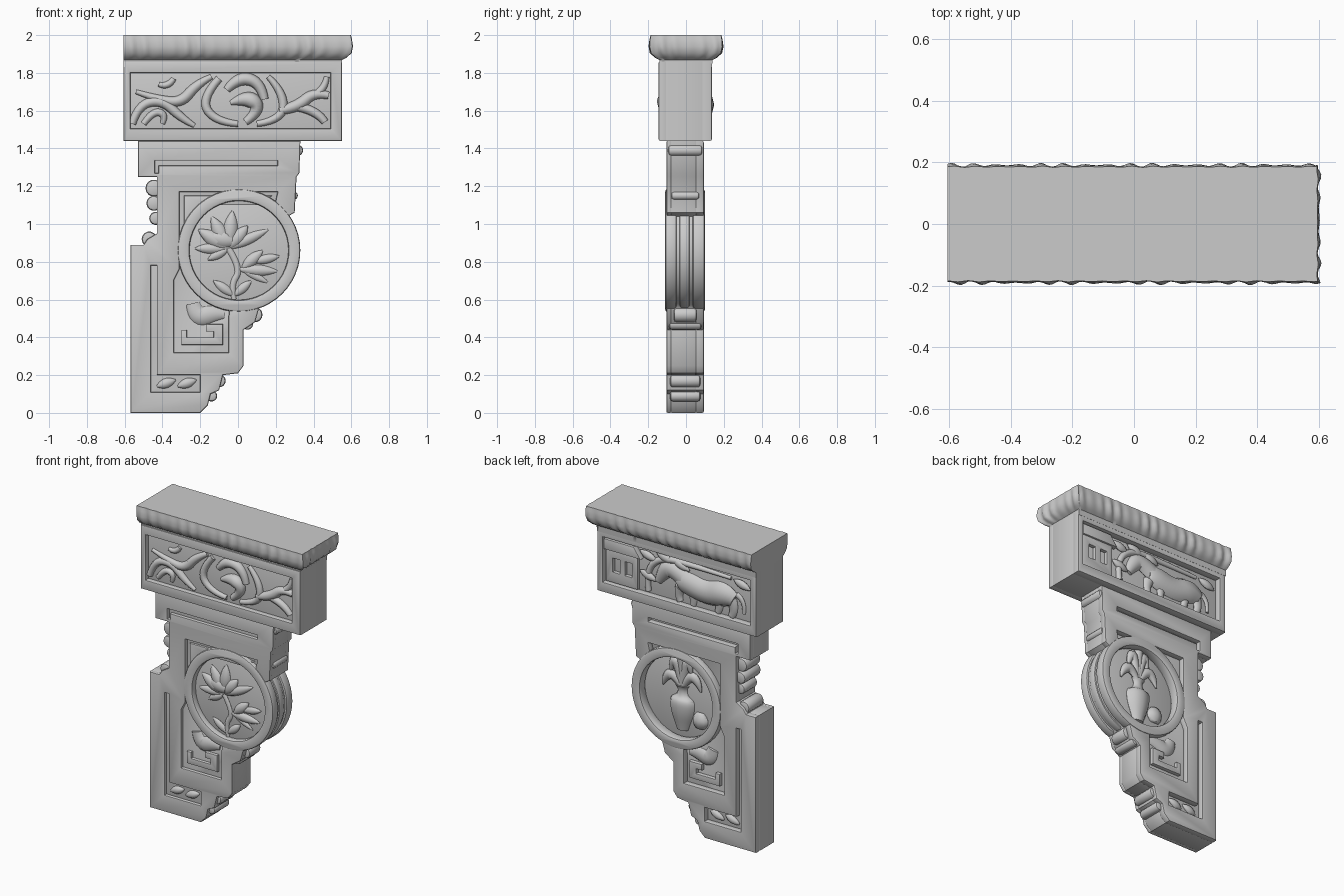
import bpy, bmesh
from math import sin, cos, pi, radians
from mathutils import Matrix


def finish(name, mesh, angle=40):
    bm = bmesh.new()
    bm.from_mesh(mesh)
    bmesh.ops.remove_doubles(bm, verts=bm.verts, dist=0.0003)
    bmesh.ops.recalc_face_normals(bm, faces=bm.faces)
    bm.to_mesh(mesh)
    bm.free()
    mesh.shade_smooth()
    mesh.set_sharp_from_angle(angle=radians(angle))
    ob = bpy.data.objects.new(name, mesh)
    bpy.context.scene.collection.objects.link(ob)
    return ob


def curve_mesh(cu):
    tmp = bpy.data.objects.new("tmp", cu)
    mesh = bpy.data.meshes.new_from_object(tmp)
    bpy.data.objects.remove(tmp)
    return mesh


def prism(name, loops, y0, y1, bevel=0.008):
    """Bevelled plate from x,z outlines; nested outlines become openings."""
    cu = bpy.data.curves.new(name, 'CURVE')
    cu.dimensions, cu.fill_mode = '2D', 'BOTH'
    cu.extrude = (y1 - y0) / 2 - bevel
    cu.bevel_depth, cu.offset, cu.bevel_resolution = bevel, -bevel, 1
    for pts in loops:
        sp = cu.splines.new('POLY')
        sp.points.add(len(pts) - 1)
        for p, (x, z) in zip(sp.points, pts):
            p.co = (x, z, 0, 1)
        sp.use_cyclic_u = True
    mesh = curve_mesh(cu)
    mesh.transform(Matrix.Translation((0, (y0 + y1) / 2, 0)) @ Matrix.Rotation(pi / 2, 4, 'X'))
    return finish(name, mesh)


def stroke(name, pts, y, flat=0.6):
    """Tapered rounded relief along (x, z, radius) points."""
    cu = bpy.data.curves.new(name, 'CURVE')
    cu.dimensions, cu.bevel_depth, cu.bevel_resolution = '3D', 1, 2
    cu.use_fill_caps = True
    sp = cu.splines.new('NURBS')
    sp.points.add(len(pts) - 1)
    for p, (x, z, r) in zip(sp.points, pts):
        p.co, p.radius = (x, 0, z, 1), r
    sp.order_u, sp.use_endpoint_u, sp.resolution_u = 3, True, 5
    mesh = curve_mesh(cu)
    mesh.transform(Matrix.Translation((0, y, 0)) @ Matrix.Diagonal((1, flat, 1, 1)))
    return finish(name, mesh, 60)


def leaf(name, x0, z0, x1, z1, w, y, flat=0.6):
    stroke(name, [(x0, z0, .004), ((x0 + x1) / 2, (z0 + z1) / 2, w * 1.7), (x1, z1, .003)], y, flat)


def rect(x0, x1, z0, z1):
    return [(x0, z0), (x1, z0), (x1, z1), (x0, z1)]


def arc(r, a0=0, a1=352.5, n=48, cx=.005, cz=.86):
    return [(cx + r * cos(radians(a0 + (a1 - a0) * i / (n - 1))),
             cz + r * sin(radians(a0 + (a1 - a0) * i / (n - 1)))) for i in range(n)]


# Cap moulding: fluted on front, right end and back, flush on the left
def cap():
    n, m = 110, 36
    base = ([(-.605 + 1.155 * i / n, -.14, 0, -1) for i in range(n)]
            + [(.55, -.14 + .28 * i / m, 1, 0) for i in range(m + 1)]
            + [(.55 - 1.155 * i / n, .14, 0, 1) for i in range(1, n + 1)])
    bm = bmesh.new()
    rows = []
    for z, off, wob in [(1.83, -.002, 0), (1.868, 0, 0), (1.88, .02, .004), (1.905, .044, .008),
                        (1.94, .052, .007), (1.975, .05, .004), (1.99, .047, .003), (2.0, .046, .002)]:
        row = []
        for i, (x, y, nx, ny) in enumerate(base):
            d = off + wob * sin(i * .95 + z * 12) * (.6 + .4 * sin(i * .23))
            row.append(bm.verts.new((x + (x + .605) / 1.155 * off + nx * (d - off),
                                     y * (1 + off / .14) + ny * (d - off), z)))
        rows.append(row)
    for a, b in zip(rows, rows[1:]):
        for i in range(len(a)):
            j = (i + 1) % len(a)
            bm.faces.new((a[i], a[j], b[j], b[i]))
    bm.faces.new(rows[-1])
    bm.faces.new(rows[0][::-1])
    mesh = bpy.data.meshes.new("cap_moulding")
    bm.to_mesh(mesh)
    bm.free()
    finish("cap_moulding", mesh, 50)


cap()

# Carved block below the cap
outer = rect(-.605, .55, 1.44, 1.86)
prism("block_core", [outer], -.112, .095)
prism("block_front_frame", [outer, rect(-.57, .49, 1.505, 1.8)], -.145, -.1)
prism("block_back_frame", [outer, rect(-.56, .51, 1.505, 1.8)], .08, .137)

# Bracket body: core and pierced face frames
body = ([(-.57, 0), (-.2, 0), (-.16, .04), (-.145, .1), (-.1, .12), (-.08, .2), (0, .21), (.03, .25),
         (.03, .44), (.09, .48), (.11, .55)] + arc(.312, -68, 35, 16)
        + [(.3, 1.06), (.31, 1.25), (.325, 1.27), (.33, 1.44), (-.53, 1.44), (-.53, 1.25), (-.43, 1.25),
           (-.43, .95), (-.48, .92), (-.5, .89), (-.57, .89)])
panel = ([(-.31, 1.17), (.21, 1.17)] + arc(.285, 50, -100, 24)
         + [(-.05, .5), (-.05, .32), (-.34, .32), (-.34, .7), (-.31, .76)])
channel = [(-.46, .78), (-.46, .11), (-.2, .11), (-.2, .2), (-.43, .2), (-.43, .78)]
groove = [(-.44, 1.335), (-.44, 1.27), (-.42, 1.27), (-.42, 1.31), (.21, 1.31), (.21, 1.335)]
prism("body_core", [body, arc(.27)], -.082, .057)
for side, y0, y1 in (("front", -.104, -.075), ("back", .05, .094)):
    prism(side + "_body_frame", [body, panel, channel, groove], y0, y1)

# Round medallion with three ribs on its rim
prism("medallion_disc", [arc(.31)], -.072, .032)
for nm, y0, y1, r in (("front", -.11, -.05, .325), ("middle", -.035, .02, .322), ("back", .035, .1, .325)):
    prism("medallion_ring_" + nm, [arc(r), arc(.262)], y0, y1, .012)

# Small scroll rolls along the stepped edges
for i, (x, z, r, w) in enumerate([(.09, .52, .04, .06), (.05, .47, .03, .085), (-.1, .17, .035, .08),
                                  (-.14, .09, .03, .08), (.315, 1.39, .03, .09), (.295, 1.15, .022, .075),
                                  (-.445, 1.19, .045, .075), (-.445, 1.11, .04, .085),
                                  (-.435, 1.03, .035, .07), (-.47, .92, .04, .08)]):
    prism(f"edge_roll_{i}", [arc(r, n=14, a1=334, cx=x, cz=z)], -w - .004, w - .004, .014)

# Key-shaped scroll fret below the medallion, on both faces
for side, y in (("front", -.084), ("back", .06)):
    prism(side + "_fret_hook", [[(-.3, .36), (-.08, .36), (-.08, .47), (-.17, .47), (-.17, .43),
                                 (-.13, .43), (-.13, .4), (-.27, .4), (-.27, .44), (-.3, .44)]],
          y - .018, y + .022, .006)
    stroke(side + "_fret_curl", [(-.24, .58, .035), (-.22, .5, .05), (-.13, .53, .045), (-.07, .52, .02)], y, .4)
    for x, z in ((-.38, .155), (-.27, .155)):
        leaf(side + "_foot_leaf", x - .05, z - .015, x + .05, z + .02, .028, y, .7)
prism("front_inner_panel", [[(-.285, 1.15), (.18, 1.15), (.12, 1.1), (-.16, 1.1), (-.26, .95), (-.285, .9)]],
      -.095, -.07, .006)

# Lotus flower inside the front medallion
stroke("lotus_stem", [(-.05, .87, .016), (.02, .76, .016), (-.04, .68, .016), (-.02, .6, .012)], -.075)
for x, z, w in [(-.23, .87, .03), (-.21, .97, .042), (-.14, 1.04, .042), (-.03, 1.07, .042),
                (.05, .99, .04), (.16, .97, .03), (-.16, .81, .026)]:
    leaf("lotus_petal", -.05, .87, x, z, w, -.075, .65)
stroke("lotus_heart", [(-.14, .93, .03), (-.08, .92, .06), (-.03, .91, .03)], -.078, .55)
for x0, z0, x1, z1, w in [(.0, .76, .21, .75, .032), (.02, .76, .13, .86, .034), (.08, .8, .22, .83, .026),
                          (-.02, .62, -.13, .7, .026), (-.02, .62, .07, .7, .026), (.02, .76, .16, .69, .02)]:
    leaf("lotus_leaf", x0, z0, x1, z1, w, -.075, .65)

# Vase and side pot inside the back medallion
stroke("vase", [(.0, .64, .04), (.0, .67, .05), (.0, .76, .085), (.0, .84, .09), (.0, .86, .04),
                (.0, .91, .03), (.0, .93, .05)], .035, .6)
for x, z in ((-.12, .98), (-.06, 1.07), (0, 1.1), (.07, 1.06), (.12, .96)):
    stroke("vase_flower", [(0, .91, .014), (x * .5, z + .04, .035), (x, z, .028), (x * 1.15, z - .06, .006)], .042, .7)
stroke("side_pot", [(-.13, .68, .03), (-.13, .71, .06), (-.13, .76, .05), (-.13, .78, .025)], .035, .6)

# Scrolling vines on the block front
vines = [
    [(-.56, 1.53, .02), (-.53, 1.63, .022), (-.4, 1.66, .028), (-.3, 1.56, .024), (-.23, 1.52, .012)],
    [(-.5, 1.53, .016), (-.45, 1.6, .02), (-.38, 1.58, .02), (-.4, 1.53, .012)],
    [(-.54, 1.7, .012), (-.42, 1.66, .02), (-.3, 1.64, .03), (-.22, 1.74, .026), (-.14, 1.78, .014)],
    [(-.42, 1.74, .012), (-.37, 1.72, .022), (-.34, 1.77, .014)],
    [(-.1, 1.77, .02), (-.2, 1.66, .024), (-.12, 1.54, .022), (.0, 1.53, .016)],
    [(-.06, 1.71, .02), (.0, 1.78, .035), (.12, 1.75, .03), (.14, 1.66, .022)],
    [(-.04, 1.64, .012), (.06, 1.68, .05), (.12, 1.6, .03), (.04, 1.54, .02)],
    [(.1, 1.53, .016), (.24, 1.55, .022), (.24, 1.7, .024), (.16, 1.78, .014)],
    [(.22, 1.6, .022), (.32, 1.62, .034), (.4, 1.7, .026), (.48, 1.68, .02)],
    [(.32, 1.62, .024), (.42, 1.6, .026), (.46, 1.54, .02)],
    [(.38, 1.67, .02), (.46, 1.7, .022), (.47, 1.78, .014)]]
for i, v in enumerate(vines):
    stroke(f"front_vine_{i}", v, -.112, 1.0)

# Grazing animal, tree and small house on the block back
beast = [
    [(-.42, 1.62, .05), (-.36, 1.65, .085), (-.22, 1.61, .075), (-.06, 1.65, .08), (-.02, 1.64, .05)],
    [(-.06, 1.66, .06), (.04, 1.72, .055), (.1, 1.66, .045), (.13, 1.6, .025)],
    [(-.4, 1.62, .04), (-.43, 1.56, .028), (-.4, 1.51, .024)],
    [(-.31, 1.6, .036), (-.32, 1.55, .026), (-.3, 1.51, .022)],
    [(-.12, 1.6, .036), (-.13, 1.55, .026), (-.12, 1.51, .022)],
    [(-.03, 1.6, .038), (-.01, 1.55, .026), (-.03, 1.51, .024)],
    [(-.44, 1.66, .02), (-.5, 1.64, .016), (-.49, 1.55, .012)]]
for i, b in enumerate(beast):
    stroke(f"animal_part_{i}", b, .1, .6)
stroke("tree_branch", [(.2, 1.52, .02), (.22, 1.64, .02), (.12, 1.76, .022), (-.1, 1.77, .018), (-.4, 1.76, .012)], .1, .9)
for x, z in ((.2, 1.75), (.08, 1.77), (-.04, 1.75), (.2, 1.62), (-.48, 1.74)):
    leaf("tree_leaf", x - .06, z - .02, x + .06, z + .02, .03, .105, .7)
prism("house_wall", [rect(.27, .5, 1.51, 1.73), rect(.31, .36, 1.58, 1.67), rect(.4, .45, 1.58, 1.67)], .085, .118, .005)
prism("house_roof", [[(.24, 1.72), (.505, 1.72), (.505, 1.79), (.29, 1.79)]], .085, .13, .006)
